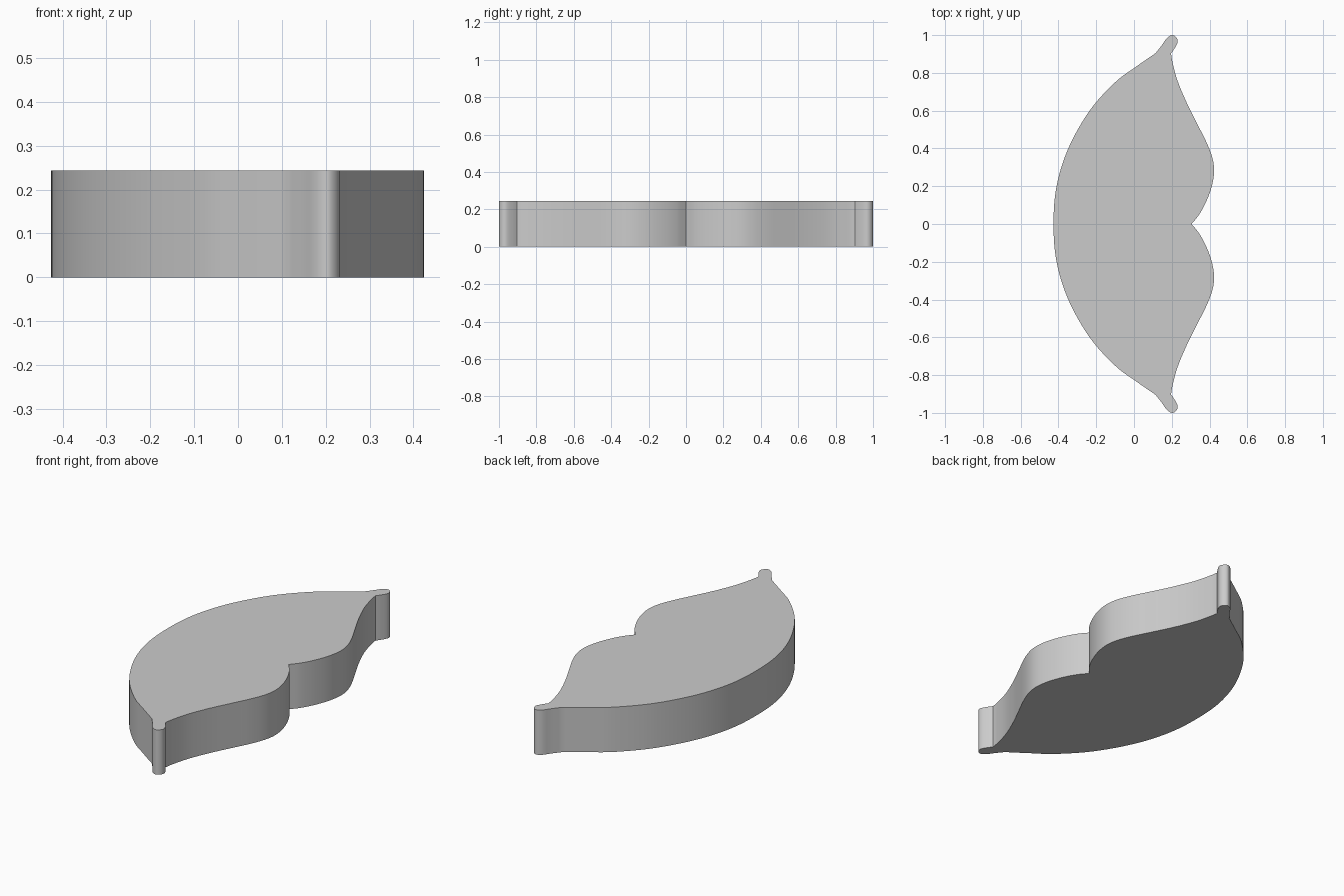
import bpy, bmesh
from mathutils import Vector

if "Cube" in bpy.data.objects:
    bpy.data.objects.remove(bpy.data.objects["Cube"])

HEIGHT = 0.244

# Half outline (y >= 0): bulging back arc, tip knob, front lobe, centre notch
BACK = [(-0.426, 0.0), (-0.41, 0.2), (-0.348, 0.4), (-0.235, 0.6),
        (-0.10, 0.75), (0.01, 0.832), (0.115, 0.905)]
TIP = [(0.115, 0.905), (0.15, 0.95), (0.175, 0.985), (0.203, 1.0),
       (0.225, 0.986), (0.231, 0.962), (0.215, 0.93), (0.196, 0.903)]
LOBE = [(0.196, 0.903), (0.203, 0.86), (0.23, 0.76), (0.28, 0.64),
        (0.34, 0.52), (0.385, 0.43), (0.415, 0.35), (0.424, 0.28),
        (0.412, 0.2), (0.383, 0.12), (0.345, 0.05), (0.305, 0.0)]


def spline(pts, steps, start=None):
    """Catmull-Rom curve through the points, without the last point."""
    p = [Vector(q) for q in pts]
    p = [Vector(start) if start else 2 * p[0] - p[1]] + p + [2 * p[-1] - p[-2]]
    out = []
    for a, b, c, d in zip(p, p[1:], p[2:], p[3:]):
        for i in range(steps):
            t = i / steps
            out.append(0.5 * (2 * b + (c - a) * t + (2 * a - 5 * b + 4 * c - d) * t * t
                              + (3 * b - a - 3 * c + d) * t ** 3))
    return out


# Full outline: half plus its mirror image across y = 0
half = spline(BACK, 6, start=(-0.41, -0.2)) + spline(TIP, 4) + spline(LOBE, 5)
half.append(Vector(LOBE[-1]))
outline = half + [Vector((q.x, -q.y)) for q in reversed(half[1:-1])]

# Extruded lip-shaped slab
bm = bmesh.new()
base = bm.faces.new([bm.verts.new((q.x, q.y, 0)) for q in outline])
top = bmesh.ops.extrude_face_region(bm, geom=[base], use_keep_orig=True)["geom"]
bmesh.ops.translate(bm, vec=(0, 0, HEIGHT),
                    verts=[g for g in top if isinstance(g, bmesh.types.BMVert)])
bmesh.ops.recalc_face_normals(bm, faces=bm.faces)
mesh = bpy.data.meshes.new("lip_slab")
bm.to_mesh(mesh)
bm.free()
slab = bpy.data.objects.new("lip_slab", mesh)
bpy.context.collection.objects.link(slab)

# Plain grey material and smooth walls with crisp rims
grey = bpy.data.materials.new("plain_grey")
grey.diffuse_color = (0.6, 0.6, 0.6, 1)
grey.use_nodes = True
grey.node_tree.nodes["Principled BSDF"].inputs["Base Color"].default_value = grey.diffuse_color
mesh.materials.append(grey)
bpy.context.view_layer.objects.active = slab
slab.select_set(True)
bpy.ops.object.shade_smooth_by_angle(angle=0.7)
